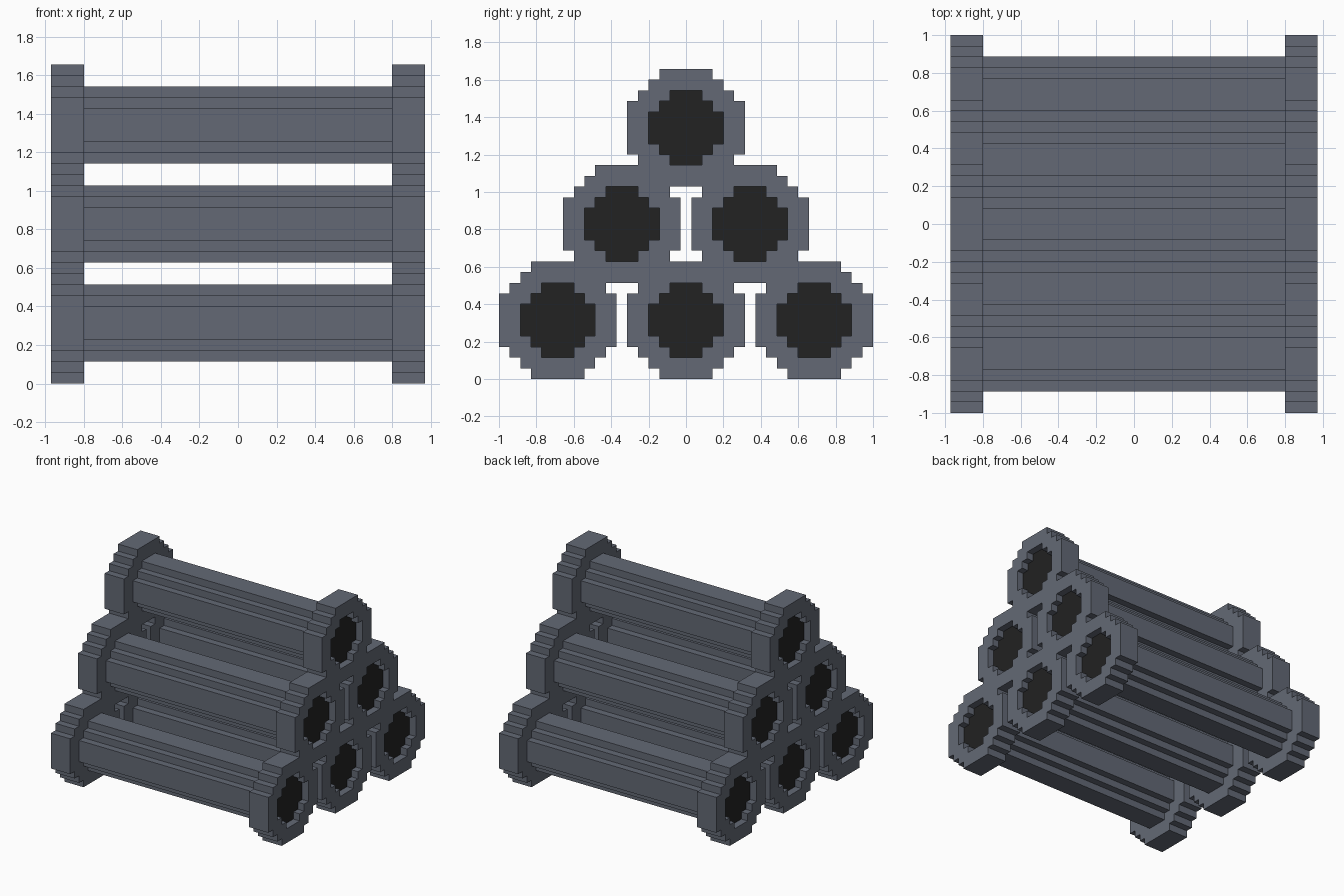
import bpy
import bmesh

U = 2 / 35                      # size of one block
HALF_LENGTH = 17                # in blocks
FLANGE_INNER = 14
CORE_END = 16                   # barrel ends sit one block inside the flange
RING_STEPS = [5, 5, 5, 4, 3, 2]   # half width per row, from the middle outwards
BORE_STEPS = [3, 3, 2, 1]

if "Cube" in bpy.data.objects:
    bpy.data.objects.remove(bpy.data.objects["Cube"], do_unlink=True)


def make_material(name, color):
    mat = bpy.data.materials.new(name)
    mat.use_nodes = True
    mat.diffuse_color = color
    mat.node_tree.nodes["Principled BSDF"].inputs["Base Color"].default_value = color
    return mat


steel = make_material("slate_grey", (0.125, 0.141, 0.178, 1))
dark = make_material("dark_bore", (0.016, 0.016, 0.016, 1))


def disc(cy, cz, steps):
    """Cells of a stepped round disc around a centre cell."""
    last = len(steps) - 1
    return {(cy + y, cz + z)
            for z in range(-last, last + 1)
            for y in range(-steps[abs(z)], steps[abs(z)] + 1)}


def extrude_cells(name, cells, x0, x1, materials, cap_index=0):
    """Solid made by extruding a set of y-z cells along x."""
    bm = bmesh.new()
    verts = {}

    def vert(x, y, z):
        key = (x, y, z)
        if key not in verts:
            verts[key] = bm.verts.new((x * U, (y - 0.5) * U, z * U))
        return verts[key]

    for y, z in sorted(cells):
        corners = [(y, z), (y + 1, z), (y + 1, z + 1), (y, z + 1)]
        neighbours = [(y, z - 1), (y + 1, z), (y, z + 1), (y - 1, z)]
        # End caps
        for x in (x0, x1):
            cap = bm.faces.new([vert(x, *c) for c in corners])
            cap.material_index = cap_index
        # Walls where the neighbouring cell is empty
        for i, other in enumerate(neighbours):
            if other not in cells:
                a, b = corners[i], corners[(i + 1) % 4]
                bm.faces.new([vert(x0, *a), vert(x0, *b), vert(x1, *b), vert(x1, *a)])

    bmesh.ops.recalc_face_normals(bm, faces=bm.faces)
    mesh = bpy.data.meshes.new(name)
    bm.to_mesh(mesh)
    bm.free()
    for mat in materials:
        mesh.materials.append(mat)
    obj = bpy.data.objects.new(name, mesh)
    bpy.context.collection.objects.link(obj)
    return obj


# Pyramid of barrel centres: three, two, one
centres = [(12 * i - 6 * (2 - row), 5 + 9 * row)
           for row in range(3) for i in range(3 - row)]

# Joined end flanges with a bore for each barrel
rings, bores = set(), set()
for cy, cz in centres:
    rings |= disc(cy, cz, RING_STEPS)
    bores |= disc(cy, cz, BORE_STEPS)
for side, sign in (("left", 1), ("right", -1)):
    extrude_cells(f"{side}_flange", rings - bores,
                  sign * FLANGE_INNER, sign * HALF_LENGTH, [steel])

# Barrels with dark recessed ends
for n, (cy, cz) in enumerate(centres, 1):
    extrude_cells(f"barrel_{n}", disc(cy, cz, BORE_STEPS),
                  -CORE_END, CORE_END, [steel, dark], cap_index=1)
